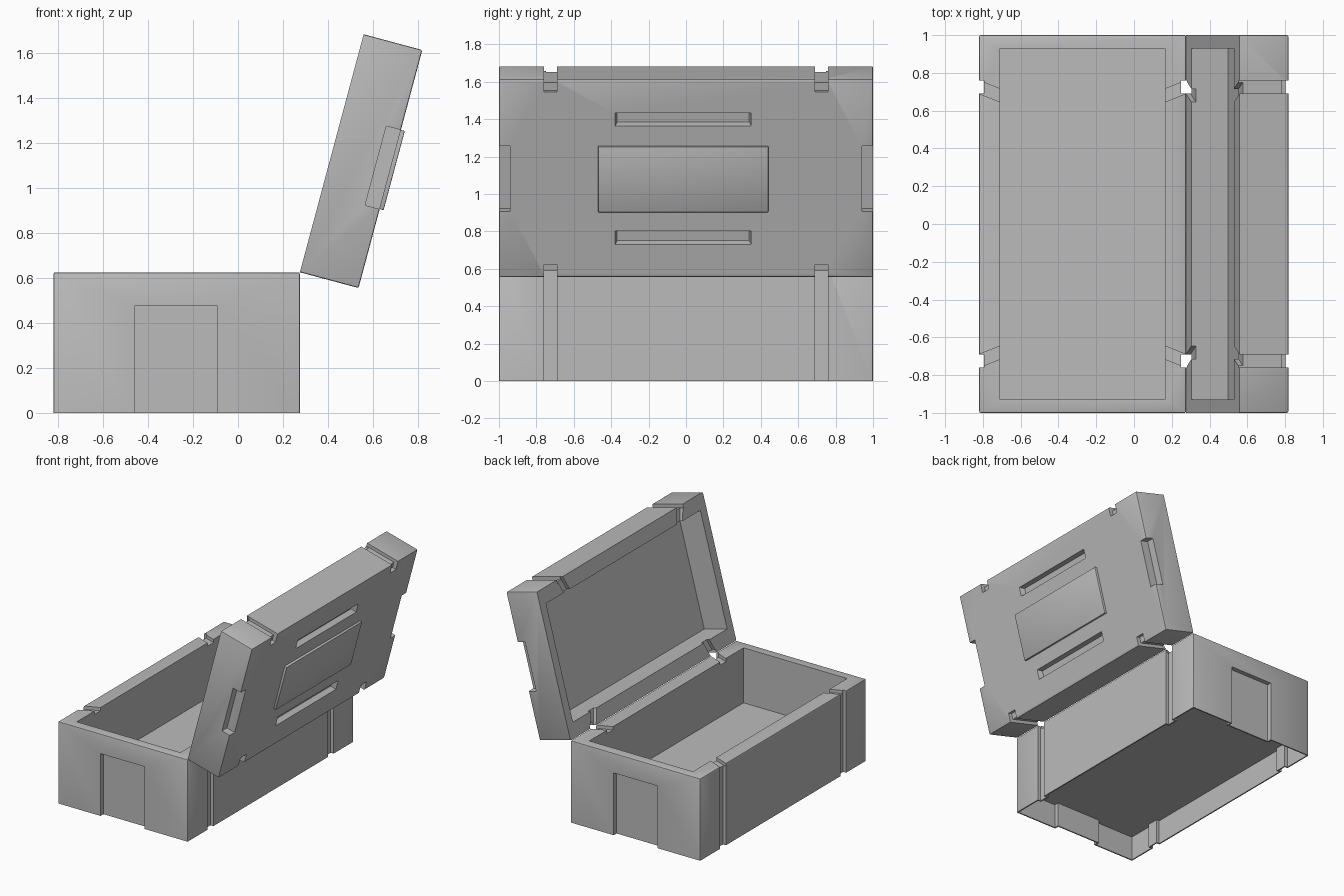
import bpy, bmesh, math
from mathutils import Matrix

if "Cube" in bpy.data.objects:
    bpy.data.objects.remove(bpy.data.objects["Cube"], do_unlink=True)

grey = bpy.data.materials.new("plain grey")
grey.use_nodes = True
GREY = (0.5, 0.5, 0.5, 1)
grey.diffuse_color = GREY
grey.node_tree.nodes["Principled BSDF"].inputs["Base Color"].default_value = GREY

LENGTH, HALF = 1.095, 1.0           # footprint of the crate in x, half in y
BASE_H, LID_H = 0.625, 0.27
GROOVE = 0.025                      # strap groove depth
RIM_X, RIM_Y = 0.11, 0.07           # wall thickness
EPS = 0.03                          # how far cutters poke out


def box(name, x, y, z, shear=0.0, taper=0.0, round_above=None, round_width=0.008):
    """Box from ranges; shear slides y along x, taper narrows the lower end."""
    bm = bmesh.new()
    bmesh.ops.create_cube(bm, size=1)
    for v in bm.verts:
        low = v.co.z < 0
        sx, sy = math.copysign(1, v.co.x), math.copysign(1, v.co.y)
        v.co.x = x[0] if sx < 0 else x[1]
        v.co.y = y[0] if sy < 0 else y[1]
        v.co.z = z[0] if low else z[1]
        if low:
            v.co.x -= sx * taper
            v.co.y -= sy * taper
        v.co.y += shear * (v.co.x - x[0])
    if round_above is not None:
        edges = [e for e in bm.edges if max(v.co.z for v in e.verts) > round_above]
        bmesh.ops.bevel(bm, geom=edges, offset=round_width, segments=2,
                        profile=0.5, affect='EDGES')
    bmesh.ops.recalc_face_normals(bm, faces=bm.faces)
    mesh = bpy.data.meshes.new(name)
    bm.to_mesh(mesh)
    bm.free()
    mesh.materials.append(grey)
    obj = bpy.data.objects.new(name, mesh)
    bpy.context.collection.objects.link(obj)
    return obj


def carve(target, cutter):
    """Subtract cutter from target and discard it."""
    cutter.hide_render = True
    mod = target.modifiers.new("cut", 'BOOLEAN')
    mod.operation = 'DIFFERENCE'
    mod.solver = 'EXACT'
    mod.object = cutter
    bpy.context.view_layer.objects.active = target
    bpy.ops.object.modifier_apply(modifier=mod.name)
    bpy.data.objects.remove(cutter, do_unlink=True)


def mirrored(side, a, b):
    return (a, b) if side > 0 else (-b, -a)


def strap_grooves(target, z, rim_z, grow=0.0):
    """Four grooves up the long walls, each running slanted across the rim."""
    for side in (1, -1):
        y = mirrored(side, 0.69 - grow, 0.76 + grow)
        for end in (0, 1):
            x = (-GROOVE - grow, EPS) if end else (-LENGTH - EPS, -LENGTH + GROOVE + grow)
            carve(target, box("groove_cutter", x, y, z))
            if rim_z is None:
                continue
            slope = 0.4 * side
            rx = (-RIM_X - 0.02, 0.0) if end else (-LENGTH, -LENGTH + RIM_X + 0.02)
            start = slope * 0.13 if end else 0.0
            ry = (y[0] - start, y[1] - start) if end else y
            shear = slope if end else -slope
            carve(target, box("rim_cutter", rx, ry,
                              (rim_z - GROOVE, rim_z + GROOVE), shear=shear))


def end_recesses(target, grow=0.0):
    """Recessed panel low on each short wall."""
    for side in (1, -1):
        carve(target, box("recess_cutter", (-0.735 - grow, -0.365 + grow),
                          mirrored(side, HALF - 0.035 - grow, HALF + EPS),
                          (-EPS, 0.475)))


# Everything is modelled with the hinge line at x = 0, then moved into place.
# Crate body
body = box("crate_body", (-LENGTH, 0), (-HALF, HALF), (0, BASE_H), round_above=0.1)
strap_grooves(body, (-EPS, BASE_H + EPS), BASE_H)
end_recesses(body)
carve(body, box("cavity_cutter", (-LENGTH + RIM_X, -RIM_X),
                (-HALF + RIM_Y, HALF - RIM_Y), (0.205, BASE_H + EPS)))

# Hollow underside that follows the outer wall
SKIN = 0.01
hollow = box("hollow_cutter", (-LENGTH + SKIN, -SKIN),
             (-HALF + SKIN, HALF - SKIN), (-EPS / 2, 0.19))
strap_grooves(hollow, (-EPS, BASE_H), None, grow=SKIN)
end_recesses(hollow, grow=SKIN)
carve(body, hollow)

# Lid shell
lid = box("crate_lid", (-LENGTH, 0), (-HALF, HALF), (0, LID_H), round_above=0.1)
strap_grooves(lid, (-EPS, LID_H + EPS), 0)
carve(lid, box("cavity_cutter", (-LENGTH + RIM_X, -RIM_X),
               (-HALF + RIM_Y, HALF - RIM_Y), (-EPS, 0.2)))
for side in (1, -1):
    # Corner notches where the straps wrap onto the outer face
    for x in ((-0.07, EPS), (-LENGTH - EPS, -LENGTH + 0.07)):
        carve(lid, box("notch_cutter", x, mirrored(side, 0.69, 0.76),
                       (LID_H - 0.03, LID_H + EPS)))
    # Hand holds in the short edges
    carve(lid, box("hand_hold_cutter", (-0.727, -0.363),
                   mirrored(side, HALF - 0.06, HALF + EPS), (0.203, LID_H + EPS)))
# Long tapered slots either side of the raised panel
for x in ((-0.257, -0.179), (-0.909, -0.836)):
    carve(lid, box("slot_cutter", x, (-0.38, 0.35), (LID_H - 0.04, LID_H + 0.005),
                   taper=0.012))

# Raised panel on the lid
panel = box("lid_panel", (-0.727, -0.363), (-0.47, 0.44), (LID_H - 0.01, 0.288),
            round_above=LID_H, round_width=0.004)

# Place the body and swing the lid open
HINGE_X = 0.275
body.data.transform(Matrix.Translation((HINGE_X, 0, 0)))
swing = Matrix.Translation((HINGE_X, 0, BASE_H)) @ Matrix.Rotation(math.radians(105), 4, 'Y')
for part in (lid, panel):
    part.data.transform(swing)

bpy.ops.object.select_all(action='DESELECT')
for part in (body, lid, panel):
    part.select_set(True)
bpy.context.view_layer.objects.active = body
bpy.ops.object.shade_smooth_by_angle(angle=math.radians(30))
